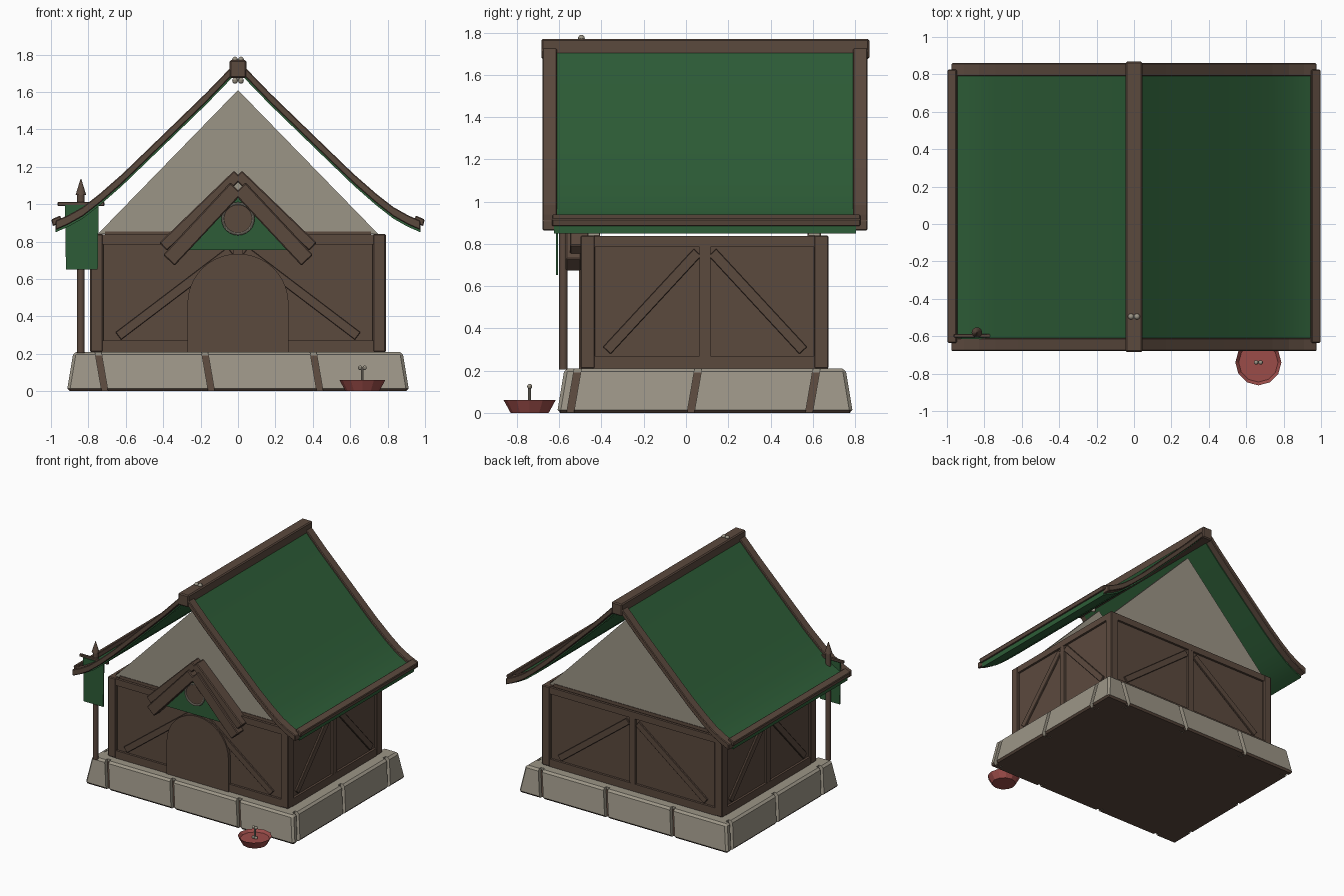
import bpy, bmesh, math
from mathutils import Vector, Matrix

if "Cube" in bpy.data.objects:
    bpy.data.objects.remove(bpy.data.objects["Cube"])


def material(name, rgb):
    m = bpy.data.materials.new(name)
    m.use_nodes = True
    m.diffuse_color = (*rgb, 1)
    m.node_tree.nodes["Principled BSDF"].inputs["Base Color"].default_value = (*rgb, 1)
    return m


WOOD = material("brown wood", (0.105, 0.067, 0.048))
STONE = material("pale stone", (0.33, 0.30, 0.24))
GREEN = material("green cloth", (0.026, 0.108, 0.038))
RED = material("red bowl", (0.33, 0.072, 0.066))
MID = 0.09  # depth centre of the house


def finish(name, bm, mats, bevel=0.0, smooth=False):
    bmesh.ops.recalc_face_normals(bm, faces=bm.faces)
    me = bpy.data.meshes.new(name)
    bm.to_mesh(me)
    bm.free()
    ob = bpy.data.objects.new(name, me)
    bpy.context.collection.objects.link(ob)
    for m in mats:
        me.materials.append(m)
    if bevel:
        ob.modifiers.new("Bevel", "BEVEL").width = bevel
    if smooth:
        bpy.ops.object.select_all(action="DESELECT")
        ob.select_set(True)
        bpy.context.view_layer.objects.active = ob
        bpy.ops.object.shade_smooth_by_angle(angle=math.radians(35))
    return ob


def prism(name, pts, axis, lo, hi, mat, bevel=0.0, smooth=False):
    """Extrude a 2D outline along one axis."""
    place = {"x": lambda a, b, t: (t, a, b), "y": lambda a, b, t: (a, t, b),
             "z": lambda a, b, t: (a, b, t)}[axis]
    bm = bmesh.new()
    near = [bm.verts.new(place(a, b, lo)) for a, b in pts]
    far = [bm.verts.new(place(a, b, hi)) for a, b in pts]
    bm.faces.new(near)
    bm.faces.new(far)
    for i in range(len(pts)):
        j = (i + 1) % len(pts)
        bm.faces.new((near[i], near[j], far[j], far[i]))
    return finish(name, bm, [mat], bevel, smooth)


def box(name, x0, x1, y0, y1, z0, z1, mat, bevel=0.0):
    return prism(name, [(x0, y0), (x1, y0), (x1, y1), (x0, y1)], "z", z0, z1, mat, bevel)


def beam(name, p, q, width, axis, lo, hi, mat, bevel=0.006):
    p, q = Vector(p), Vector(q)
    d = (q - p).normalized() * width / 2
    n = Vector((-d.y, d.x))
    return prism(name, [p + n, q + n, q - n, p - n], axis, lo, hi, mat, bevel)


def rod(bm, r1, r2, z0, z1, x, y, seg=12):
    return bmesh.ops.create_cone(bm, cap_ends=True, segments=seg, radius1=r1, radius2=r2,
                                 depth=z1 - z0, matrix=Matrix.Translation((x, y, (z0 + z1) / 2)))


def bone(name, x, y, z0, z1, r):
    bm = bmesh.new()
    rod(bm, r * 0.6, r * 0.6, z0, z1, x, y, 8)
    for z in (z0, z1):
        for s in (-1, 1):
            bmesh.ops.create_uvsphere(bm, u_segments=10, v_segments=8, radius=r,
                                      matrix=Matrix.Translation((x + s * r, y, z)))
    finish(name, bm, [STONE], smooth=True)


# Stone base: tapered slab with slanted cracks over a wooden core
def slab(name, hx, hy, taper, z0, z1, mats, bevel=0.0):
    bm = bmesh.new()
    bmesh.ops.create_cube(bm, size=2)
    for v in bm.verts:
        inset = taper if v.co.z > 0 else 0
        v.co = (v.co.x * (hx - inset), MID + v.co.y * (hy - inset), z1 if v.co.z > 0 else z0)
    bm.normal_update()
    for f in bm.faces:
        f.material_index = len(mats) - 1 if f.normal.z < -0.9 else 0
    return finish(name, bm, mats, bevel)


base = slab("stone_base", 0.915, 0.70, 0.035, 0, 0.21, [STONE, WOOD], 0.015)
slab("base_core", 0.885, 0.67, 0.035, 0.002, 0.19, [WOOD])

cracks = []
for s in (-1, 1):
    for c in (-0.73, -0.16, 0.42):
        a, y = -s * c, MID + s * 0.70
        cracks.append(beam("crack_cutter", (a + s * 0.025, 0.25), (a - s * 0.025, -0.04),
                           0.033, "y", y - 0.07, y + 0.07, STONE, 0))
    for c in (-0.62, -0.05, 0.51):
        a = MID + s * c
        cracks.append(beam("crack_cutter", (a + s * 0.025, 0.25), (a - s * 0.025, -0.04),
                           0.033, "x", s * 0.915 - 0.07, s * 0.915 + 0.07, STONE, 0))
bpy.ops.object.select_all(action="DESELECT")
for c in cracks:
    c.select_set(True)
bpy.context.view_layer.objects.active = cracks[0]
bpy.ops.object.join()
cut = base.modifiers.new("Cracks", "BOOLEAN")
cut.object, cut.solver = cracks[0], "EXACT"
bpy.ops.object.select_all(action="DESELECT")
base.select_set(True)
bpy.context.view_layer.objects.active = base
for m in list(base.modifiers):
    bpy.ops.object.modifier_apply(modifier=m.name)
bpy.data.objects.remove(cracks[0])

# Timber walls: recessed panels, posts, rails and braces
HX, Y0, Y1 = 0.79, -0.50, 0.675
box("wall_panels", -0.77, 0.77, Y0 + 0.02, Y1 - 0.02, 0.21, 0.83, WOOD)
for s in (-1, 1):
    for y in (Y0, Y1 - 0.07):
        x = s * (HX - 0.035)
        box("corner_post", x - 0.035, x + 0.035, y, y + 0.07, 0.21, 0.84, WOOD, 0.006)
    y = Y0 + 0.0125 if s < 0 else Y1 - 0.0125
    for z0, z1 in ((0.21, 0.27), (0.785, 0.837)):
        box("end_rail", -0.73, 0.73, y - 0.01, y + 0.01, z0, z1, WOOD)
        x = s * (HX - 0.0125)
        box("side_rail", x - 0.01, x + 0.01, Y0 + 0.06, Y1 - 0.06, z0, z1, WOOD)
    box("end_middle_post", -0.025, 0.025, y - 0.009, y + 0.009, 0.27, 0.785, WOOD)
    box("side_middle_post", x - 0.009, x + 0.009, MID - 0.025, MID + 0.025, 0.27, 0.785, WOOD)
    for t in (-1, 1):
        beam("end_brace", (t * 0.64, 0.295), (t * 0.04, 0.75), 0.05, "y",
             y - 0.008, y + 0.008, WOOD, 0.003)
        beam("side_brace", (MID + t * 0.465, 0.295), (MID + t * 0.035, 0.76), 0.05, "x",
             x - 0.008, x + 0.008, WOOD, 0.003)

# Gable walls
for y in (-0.465, 0.58):
    prism("gable_wall", [(-0.75, 0.84), (0.75, 0.84), (0, 1.61)], "y", y, y + 0.055, STONE)
    box("gable_sill", -0.71, 0.71, y - 0.004, y + 0.059, 0.83, 0.855, WOOD)

# Arched doorway
arch = [(0.27 * math.cos(a), 0.47 + 0.265 * math.sin(a))
        for a in (math.pi * i / 20 for i in range(21))]
prism("door_arch", arch + [(-0.27, 0.21), (0.27, 0.21)], "y", -0.506, -0.47, WOOD)

# Roof: sagging cloth sheets framed by wooden edges
curve = [(0.02, 1.75), (0.17, 1.595), (0.33, 1.44), (0.48, 1.295), (0.62, 1.16),
         (0.74, 1.055), (0.83, 0.985), (0.91, 0.94), (0.975, 0.912)]


def strip(s, top, bottom):
    return ([(s * x, z - top) for x, z in curve]
            + [(s * x, z - bottom) for x, z in reversed(curve)])


for s in (-1, 1):
    prism("roof_cloth", strip(s, 0.02, 0.062), "y", -0.625, 0.805, GREEN, smooth=True)
    for y in (-0.68, 0.79):
        prism("roof_edge_board", strip(s, 0, 0.05), "y", y, y + 0.07, WOOD, 0.005)
    prism("eave_board", [(s * 0.95, 0.94), (s * 0.998, 0.918), (s * 0.99, 0.882), (s * 0.942, 0.905)],
          "y", -0.635, 0.825, WOOD, 0.005)
box("ridge_beam", -0.045, 0.045, -0.685, 0.868, 1.675, 1.77, WOOD, 0.008)
bone("ridge_bone", 0, -0.495, 1.66, 1.773, 0.016)

# Small porch gable over the door
for s in (-1, 1):
    beam("porch_roof_board", (0, 1.158), (s * 0.40, 0.772), 0.06, "y", -0.55, -0.42, WOOD)
    beam("porch_front_board", (s * 0.01, 1.085), (s * 0.37, 0.70), 0.085, "y", -0.57, -0.495, WOOD)
prism("porch_cloth", [(-0.28, 0.755), (0.28, 0.755), (0, 1.06)], "y", -0.525, -0.47, GREEN)
disc = [(0.08 * math.cos(math.tau * i / 24), 0.922 + 0.08 * math.sin(math.tau * i / 24))
        for i in range(24)]
prism("porch_disc", disc, "y", -0.54, -0.51, WOOD)
bpy.ops.mesh.primitive_torus_add(major_radius=0.082, minor_radius=0.007, major_segments=24,
                                 minor_segments=8, location=(0, -0.54, 0.922),
                                 rotation=(math.pi / 2, 0, 0))
ring = bpy.context.object
ring.name = "porch_ring"
ring.data.materials.append(STONE)
bpy.ops.object.shade_smooth_by_angle()

# Banner on a pole
bm = bmesh.new()
rod(bm, 0.02, 0.02, 0.205, 1.05, -0.84, -0.58)
rod(bm, 0.028, 0.002, 1.05, 1.135, -0.84, -0.58)
finish("banner_pole", bm, [WOOD], smooth=True)
box("banner_crossbar", -0.965, -0.715, -0.607, -0.588, 0.99, 1.012, WOOD, 0.004)
prism("banner_cloth", [(-0.925, 0.995), (-0.745, 0.995), (-0.75, 0.652), (-0.92, 0.652)],
      "y", -0.615, -0.606, GREEN)

# Food bowl with a bone standing in it
bm = bmesh.new()
rod(bm, 0.09, 0.123, 0, 0.06, 0.665, -0.74)
rim = max(bm.faces, key=lambda f: f.calc_center_median().z)
bmesh.ops.inset_region(bm, faces=[rim], thickness=0.018)
bmesh.ops.translate(bm, verts=rim.verts, vec=(0, 0, -0.02))
finish("food_bowl", bm, [RED])
bone("bowl_bone", 0.665, -0.74, 0.045, 0.125, 0.012)
